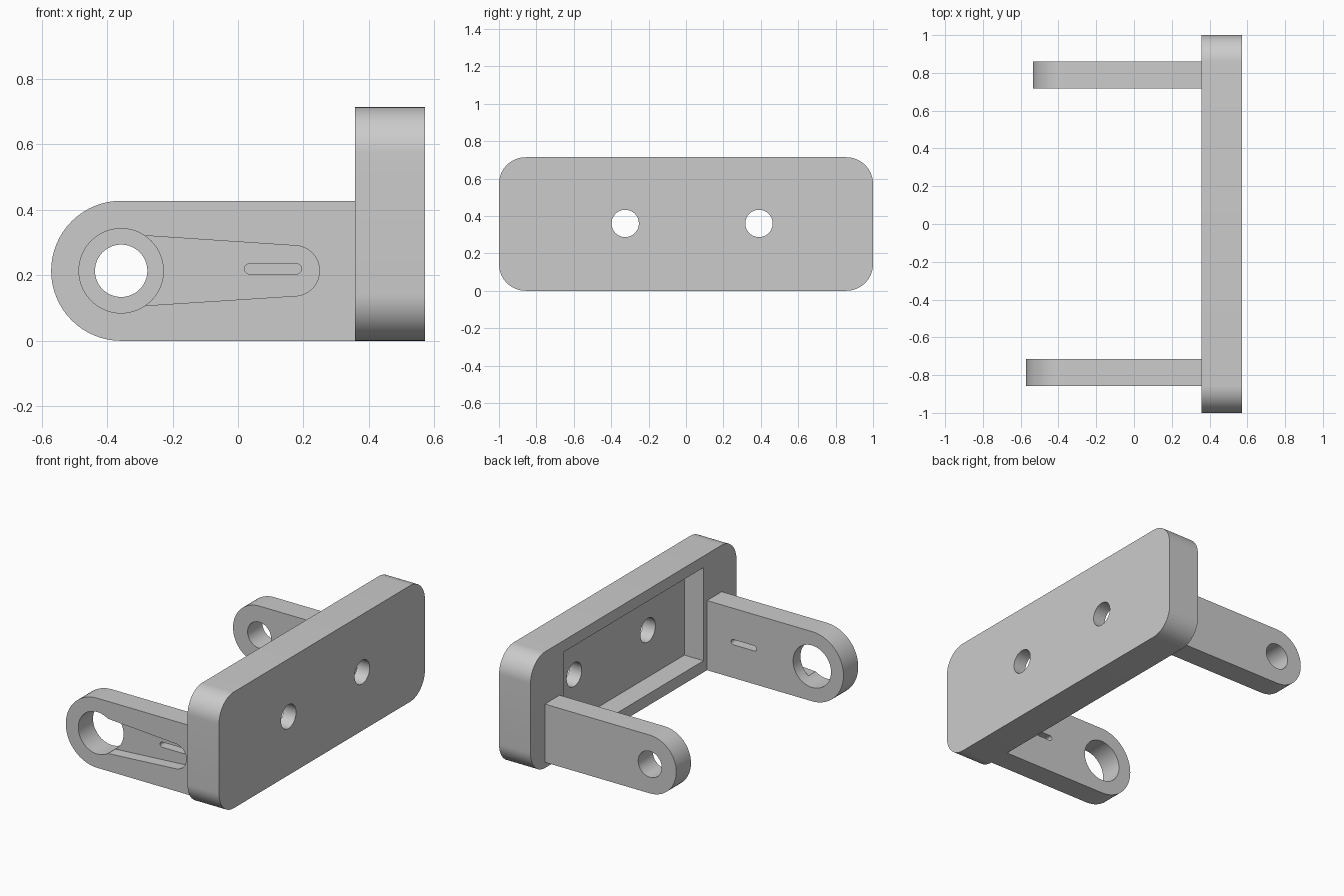
import bpy
import bmesh
from math import cos, sin, radians

if "Cube" in bpy.data.objects:
    bpy.data.objects.remove(bpy.data.objects["Cube"], do_unlink=True)

GREY = (0.6, 0.6, 0.6, 1)
mat = bpy.data.materials.new("plain_grey")
mat.use_nodes = True
mat.diffuse_color = GREY
mat.node_tree.nodes["Principled BSDF"].inputs["Base Color"].default_value = GREY


def arc(u, z, r, start, end, n=32):
    angles = [radians(start + (end - start) * i / n) for i in range(n + 1)]
    return [(u + r * cos(a), z + r * sin(a)) for a in angles]


def circle(u, z, r):
    return arc(u, z, r, 0, 360, 64)[:-1]


def rounded_rect(u0, u1, z0, z1, r):
    return (arc(u1 - r, z0 + r, r, -90, 0, 16) + arc(u1 - r, z1 - r, r, 0, 90, 16)
            + arc(u0 + r, z1 - r, r, 90, 180, 16) + arc(u0 + r, z0 + r, r, 180, 270, 16))


def prism(name, outline, axis, lo, hi):
    """Extrude a (u, z) outline along x or y."""
    def place(u, z, d):
        return (d, u, z) if axis == "x" else (u, d, z)
    bm = bmesh.new()
    rings = [[bm.verts.new(place(u, z, d)) for u, z in outline] for d in (lo, hi)]
    bm.faces.new(rings[0])
    bm.faces.new(rings[1])
    n = len(outline)
    for i in range(n):
        j = (i + 1) % n
        bm.faces.new((rings[0][i], rings[0][j], rings[1][j], rings[1][i]))
    bmesh.ops.recalc_face_normals(bm, faces=bm.faces)
    mesh = bpy.data.meshes.new(name)
    bm.to_mesh(mesh)
    bm.free()
    mesh.materials.append(mat)
    obj = bpy.data.objects.new(name, mesh)
    bpy.context.collection.objects.link(obj)
    return obj


def carve(obj, cutters):
    """Subtract the cutters, then shade the round walls smooth."""
    bpy.ops.object.select_all(action="DESELECT")
    bpy.context.view_layer.objects.active = obj
    obj.select_set(True)
    for cutter in cutters:
        cutter.hide_render = True
        mod = obj.modifiers.new("cut", "BOOLEAN")
        mod.operation = "DIFFERENCE"
        mod.solver = "EXACT"
        mod.object = cutter
        bpy.ops.object.modifier_apply(modifier=mod.name)
        bpy.data.objects.remove(cutter, do_unlink=True)
    bpy.ops.object.shade_smooth_by_angle(angle=radians(30))


# Back plate with a shallow pocket on the arm side and two screw holes
PLATE_X, PLATE_END, PLATE_TOP = 0.357, 0.571, 0.714
plate = prism("back_plate", rounded_rect(-1, 1, 0, PLATE_TOP, 0.143), "x", PLATE_X, PLATE_END)
pocket = [(-0.68, 0.071), (0.68, 0.071), (0.68, 0.643), (-0.68, 0.643)]
carve(plate, [prism("pocket_cutter", pocket, "x", 0.2, PLATE_X + 0.13)]
      + [prism("screw_cutter", circle(y, 0.36, 0.073), "x", 0.2, 0.8) for y in (-0.325, 0.39)])

# Arms share one pivot axis and have a rounded free end
PIVOT_X, PIVOT_Z = -0.357, 0.214


def arm(name, radius, y0, y1):
    outline = arc(PIVOT_X, PIVOT_Z, radius, 90, 270)
    outline += [(PLATE_X + 0.01, PIVOT_Z - radius), (PLATE_X + 0.01, PIVOT_Z + radius)]
    return prism(name, outline, "y", y0, y1)


# Front arm: large bore, tapered groove on the outer face, narrow slot through
front = arm("front_arm", 0.214, -0.857, -0.714)
groove = arc(0.172, PIVOT_Z, 0.077, -90, 90)
groove += [(-0.28, 0.321), (PIVOT_X, 0.3), (PIVOT_X, 0.13), (-0.28, 0.108)]
slot = arc(0.178, 0.22, 0.016, -90, 90, 12) + arc(0.036, 0.22, 0.016, 90, 270, 12)
carve(front, [
    prism("bore_cutter", circle(PIVOT_X, PIVOT_Z, 0.129), "y", -0.95, -0.6),
    prism("groove_cutter", groove, "y", -0.95, -0.786),
    prism("slot_cutter", slot, "y", -0.95, -0.6),
])

# Rear arm: smaller, with a plain pivot hole
rear = arm("rear_arm", 0.179, 0.717, 0.86)
carve(rear, [prism("pivot_cutter", circle(PIVOT_X, PIVOT_Z, 0.08), "y", 0.6, 0.95)])
